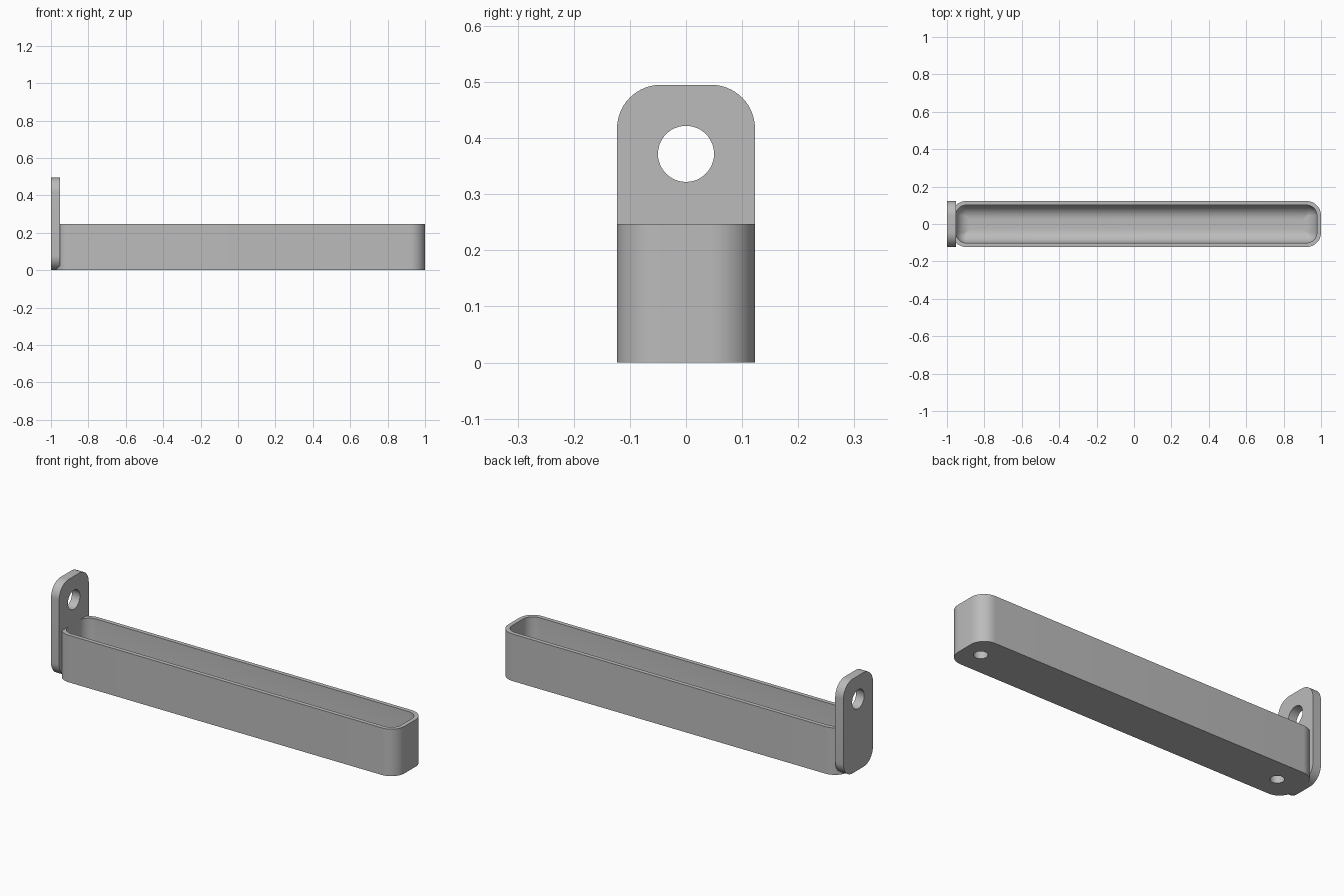
import bpy, bmesh, math

cube = bpy.data.objects.get("Cube")
if cube:
    bpy.data.objects.remove(cube, do_unlink=True)

grey = bpy.data.materials.new("plain_grey")
grey.use_nodes = True
colour = (0.5, 0.5, 0.5, 1)
grey.diffuse_color = colour
grey.node_tree.nodes["Principled BSDF"].inputs["Base Color"].default_value = colour

HALF_W, WALL, HEIGHT = 0.123, 0.022, 0.247
TRAY_L, TRAY_R, CORNER = -0.975, 1.0, 0.078
FLOOR, FILLET = 0.06, 0.075


def rounded_rect(u0, u1, v0, v1, r, steps=14):
    """Counter-clockwise outline of a rectangle with rounded corners."""
    pts = []
    centres = [(u1 - r, v1 - r), (u0 + r, v1 - r), (u0 + r, v0 + r), (u1 - r, v0 + r)]
    for q, (cu, cv) in enumerate(centres):
        for i in range(steps + 1):
            a = (q + i / steps) * math.pi / 2
            pts.append((cu + r * math.cos(a), cv + r * math.sin(a)))
    return pts


def loft(name, rings):
    """Closed solid through rings of equal point count."""
    bm = bmesh.new()
    loops = [[bm.verts.new(p) for p in ring] for ring in rings]
    for a, b in zip(loops, loops[1:]):
        for i in range(len(a)):
            j = (i + 1) % len(a)
            bm.faces.new((a[i], a[j], b[j], b[i]))
    bm.faces.new(loops[0][::-1])
    bm.faces.new(loops[-1])
    bmesh.ops.recalc_face_normals(bm, faces=bm.faces)
    mesh = bpy.data.meshes.new(name)
    bm.to_mesh(mesh)
    bm.free()
    mesh.materials.append(grey)
    obj = bpy.data.objects.new(name, mesh)
    bpy.context.collection.objects.link(obj)
    return obj


def tray_ring(inset, z):
    r = max(CORNER - inset, 0.004)
    pts = rounded_rect(TRAY_L + inset, TRAY_R - inset, -HALF_W + inset, HALF_W - inset, r)
    return [(x, y, z) for x, y in pts]


def cylinder(name, r, centre, depth, axis):
    """Cylinder cutter along x or z, centred on a point."""
    rings = []
    for s in (-depth / 2, depth / 2):
        ring = []
        for i in range(48):
            a = math.tau * i / 48
            c, d = r * math.cos(a), r * math.sin(a)
            off = (s, c, d) if axis == "x" else (c, d, s)
            ring.append(tuple(p + o for p, o in zip(centre, off)))
        rings.append(ring)
    return loft(name, rings)


def cut(obj, cutters):
    for c in cutters:
        mod = obj.modifiers.new("cut", "BOOLEAN")
        mod.operation, mod.solver, mod.object = "DIFFERENCE", "EXACT", c
    bpy.context.view_layer.objects.active = obj
    for mod in list(obj.modifiers):
        bpy.ops.object.modifier_apply(modifier=mod.name)
    for c in cutters:
        bpy.data.objects.remove(c, do_unlink=True)


# Long tray with a hollow whose floor curves up into the walls
tray = loft("tray", [tray_ring(0, 0), tray_ring(0, HEIGHT)])
hollow_rings = []
for i in range(11):
    a = i / 10 * math.pi / 2
    hollow_rings.append(tray_ring(WALL + FILLET * (1 - math.sin(a)),
                                  FLOOR + FILLET * (1 - math.cos(a))))
hollow_rings.append(tray_ring(WALL, HEIGHT + 0.1))
hollow = loft("hollow_cutter", hollow_rings)

# Blind holes in the underside
holes = [cylinder("hole_cutter", 0.033, (x, 0, 0), 0.08, "z") for x in (-0.845, 0.905)]
cut(tray, [hollow] + holes)

# Upright hanging tab with a round eye
outline = rounded_rect(-HALF_W, HALF_W, 0, 0.495, CORNER)
tab = loft("hanging_tab", [[(x, y, z) for y, z in outline] for x in (-1.0, -0.953)])
cut(tab, [cylinder("eye_cutter", 0.05, (-0.975, 0, 0.372), 0.2, "x")])

for obj in (tray, tab):
    bpy.ops.object.select_all(action="DESELECT")
    obj.select_set(True)
    bpy.context.view_layer.objects.active = obj
    bpy.ops.object.shade_smooth_by_angle(angle=math.radians(30))
